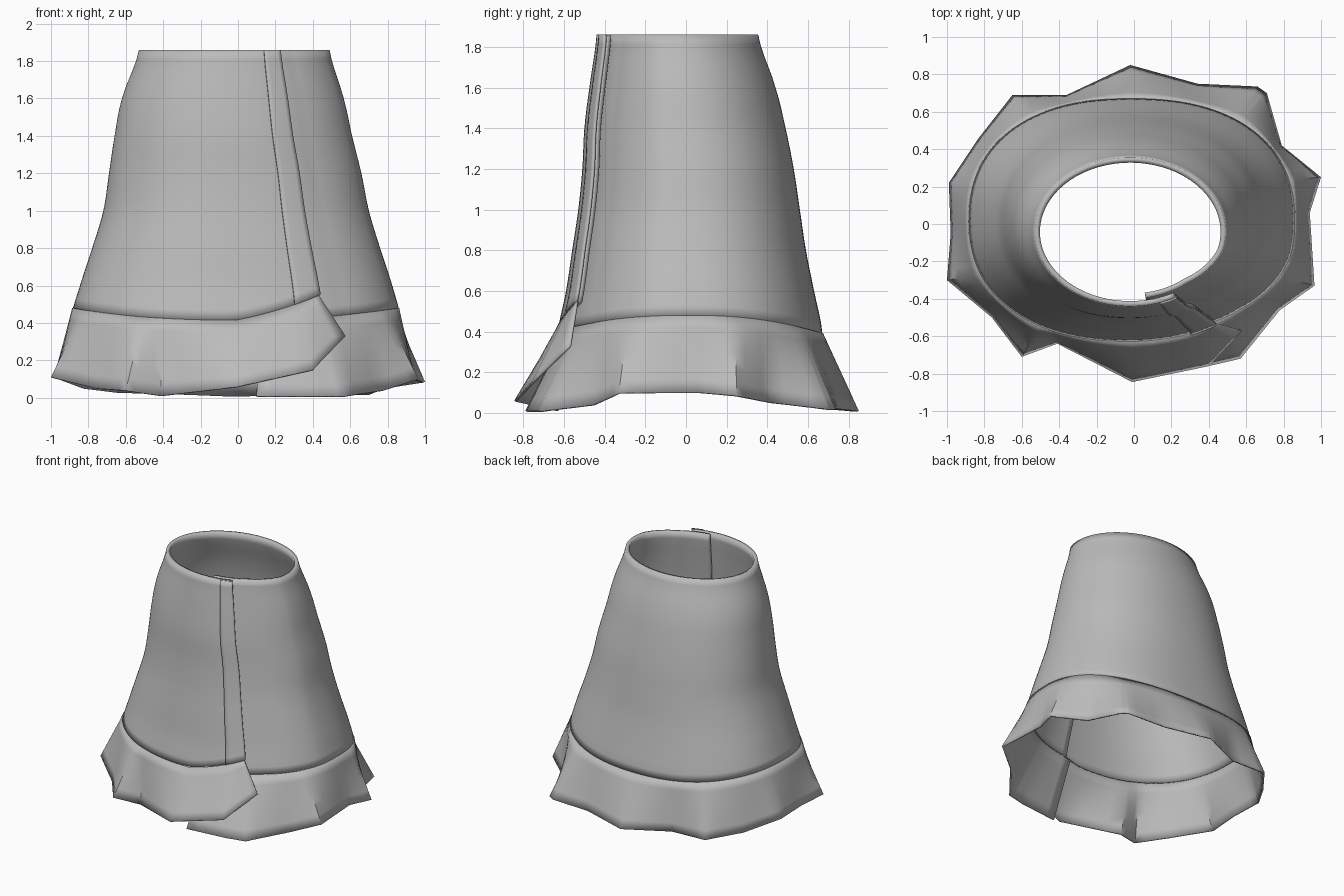
import bpy, math
from mathutils import Vector

cube = bpy.data.objects.get("Cube")
if cube:
    bpy.data.objects.remove(cube, do_unlink=True)

# One plain grey cloth
cloth = bpy.data.materials.new("grey cloth")
cloth.use_nodes = True
GREY = (0.5, 0.5, 0.5, 1)
cloth.diffuse_color = GREY
cloth.node_tree.nodes["Principled BSDF"].inputs["Base Color"].default_value = GREY

# Silhouette: height, left x, right x, front y, back y
PROFILE = [
    (1.86, -.53, .49, -.44, .355), (1.6, -.62, .565, -.475, .44),
    (1.4, -.66, .61, -.50, .49), (1.2, -.69, .66, -.51, .53),
    (1.0, -.72, .70, -.53, .56), (0.8, -.78, .76, -.56, .59),
    (0.6, -.845, .825, -.59, .63), (0.4, -.90, .875, -.63, .67),
]
# Wrap angles in degrees: zero is the front, growing towards +x
START, END = 10, 388


def section(z):
    """Smoothly interpolated extents of the cross-section at height z."""
    rows = PROFILE
    i = next((k for k in range(len(rows) - 1) if z >= rows[k + 1][0]), len(rows) - 2)
    a, b = rows[i], rows[i + 1]
    p, n = rows[max(i - 1, 0)], rows[min(i + 2, len(rows) - 1)]
    f = (a[0] - z) / (a[0] - b[0])
    out = []
    for k in range(1, 5):
        ma, mb = (b[k] - p[k]) / 2, (n[k] - a[k]) / 2
        out.append((2*f**3 - 3*f**2 + 1) * a[k] + (f**3 - 2*f**2 + f) * ma
                   + (3*f**2 - 2*f**3) * b[k] + (f**3 - f**2) * mb)
    return out


def wall(t, z, offset=0.0):
    """Point on the cloth at wrap angle t; the under layer is tucked inwards."""
    x0, x1, y0, y1 = section(z)
    tuck = -0.04 * min(1, max(0, (75 - t) / 35))
    s, c = math.sin(math.radians(t)), math.cos(math.radians(t))
    square = 2 / (2 + 0.3 * min(1, (1.86 - z) / 1.3))
    sx = math.copysign(abs(s) ** square, s)
    sy = math.copysign(abs(c) ** square, c)
    grow = offset + tuck
    return Vector(((x0 + x1) / 2 + ((x1 - x0) / 2 + grow) * sx,
                   (y0 + y1) / 2 - ((y1 - y0) / 2 + grow) * sy, z))


def seam_height(t):
    c = math.cos(math.radians(t))
    return 0.48 - (0.065 if c > 0 else 0.09) * c * c + 0.12 * max(0, (t - 360) / 28)


def sheet(name, columns, thickness, angle):
    """Skin a grid of point columns (top to bottom) and give it thickness."""
    n = len(columns[0])
    verts = [p for col in columns for p in col]
    faces = [(i*n + j, i*n + j + 1, (i+1)*n + j + 1, (i+1)*n + j)
             for i in range(len(columns) - 1) for j in range(n - 1)]
    mesh = bpy.data.meshes.new(name)
    mesh.from_pydata(verts, [], faces)
    mesh.materials.append(cloth)
    obj = bpy.data.objects.new(name, mesh)
    bpy.context.collection.objects.link(obj)
    solid = obj.modifiers.new("thickness", 'SOLIDIFY')
    solid.thickness = thickness
    solid.offset = -1
    bpy.ops.object.select_all(action='DESELECT')
    obj.select_set(True)
    bpy.context.view_layer.objects.active = obj
    bpy.ops.object.shade_smooth_by_angle(angle=math.radians(angle))
    return obj


def panel(name, t0, t1, steps, thickness, offset=0.0, rows=28):
    columns = []
    for i in range(steps + 1):
        t = t0 + (t1 - t0) * i / steps
        low = seam_height(t)
        columns.append([wall(t, 1.86 + (low - 1.86) * j / rows, offset)
                        for j in range(rows + 1)])
    return sheet(name, columns, thickness, 35)


# Wrapped body and the raised band along its free edge
panel("skirt_body", START, END, 126, 0.028)
panel("front_band", 378, END + 0.6, 5, 0.012, offset=0.010)

# Hem of the flounce, from the under end round to the overlapping tip
HEM = [
    (.10, -.79, .01), (.42, -.755, .01), (.57, -.72, .01), (.78, -.46, .04),
    (.965, -.33, .10), (.94, .06, .10), (1.0, .25, .085), (.79, .42, .05),
    (.71, .70, .02), (.66, .735, .02), (.34, .75, .02), (-.02, .85, .01),
    (-.36, .69, .02), (-.65, .69, .03), (-.83, .46, .05), (-.99, .22, .11),
    (-.98, -.05, .11), (-1.0, -.30, .11), (-.76, -.50, .05), (-.60, -.71, .04),
    (-.41, -.64, .01), (-.01, -.845, .06), (.40, -.76, .15), (.575, -.575, .33),
]
hem, angles = [Vector(p) for p in HEM], []
for p in hem:
    t = math.degrees(math.atan2((p.x + .02) / .87, -(p.y - .02) / .65))
    while angles and t < angles[-1] - 90:
        t += 360
    angles.append(t)
angles[-2:] = [380, END]

# Flounce: straight folds running from the seam to the hem
SUB, ROWS = 4, 6
columns = []
for k in range(len(hem) - 1):
    for i in range(SUB + (k == len(hem) - 2)):
        f = i / SUB
        t = angles[k] + (angles[k + 1] - angles[k]) * f
        top = wall(t, seam_height(t), 0.004)
        bottom = hem[k].lerp(hem[k + 1], f)
        columns.append([top.lerp(bottom, j / ROWS) for j in range(ROWS + 1)])
sheet("hem_flounce", columns, 0.012, 40)
